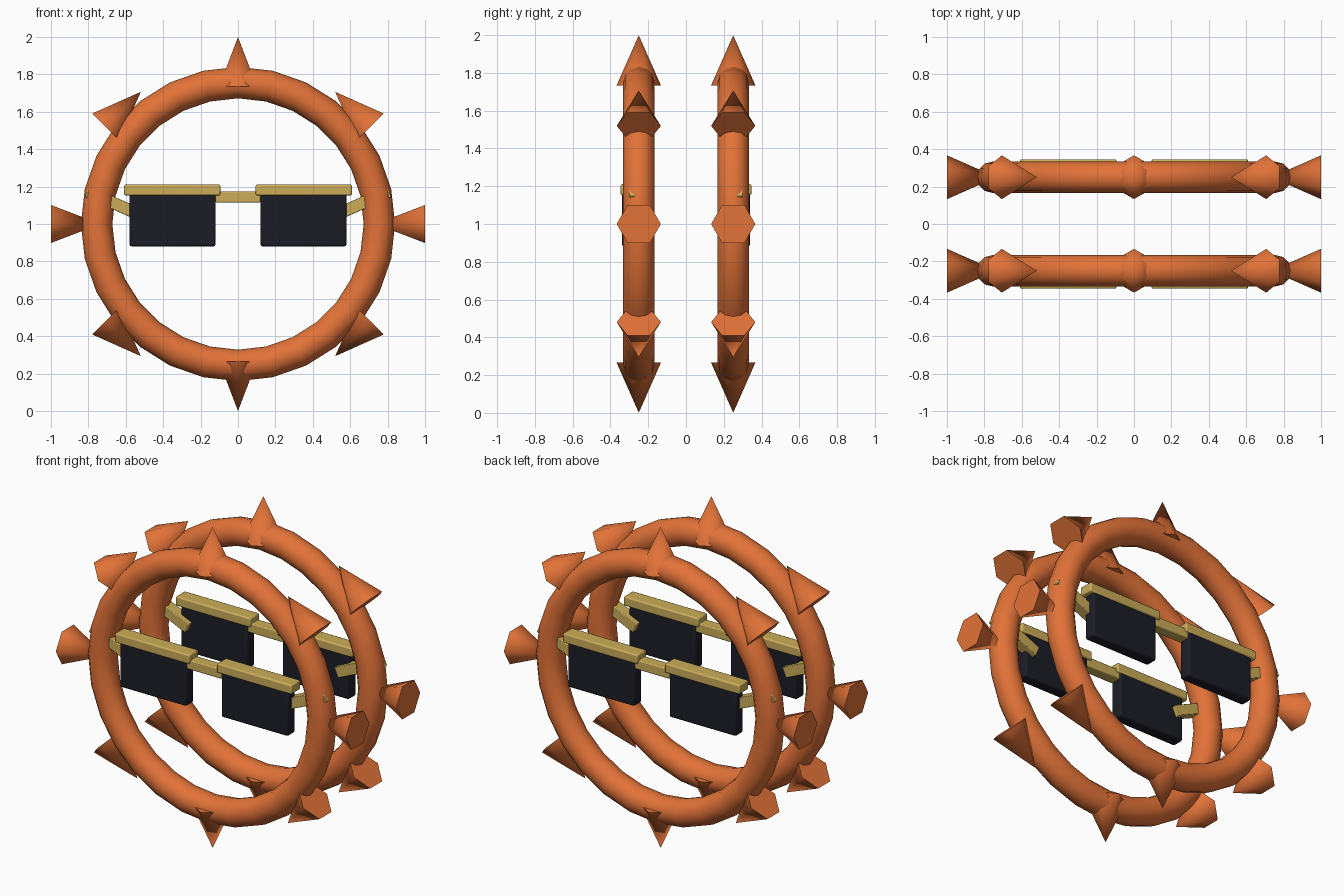
import bpy
from math import sin, cos, atan2, radians, pi

cube = bpy.data.objects.get("Cube")
if cube:
    bpy.data.objects.remove(cube, do_unlink=True)


def material(name, rgb):
    m = bpy.data.materials.new(name)
    m.use_nodes = True
    m.diffuse_color = (*rgb, 1)
    m.node_tree.nodes["Principled BSDF"].inputs["Base Color"].default_value = (*rgb, 1)
    return m


ORANGE = material("orange", (0.76, 0.17, 0.04))
GOLD = material("gold", (0.60, 0.42, 0.10))
BLACK = material("dark navy", (0.012, 0.012, 0.02))


def finish(name, mat, smooth_angle):
    ob = bpy.context.object
    ob.name = name
    ob.data.materials.append(mat)
    bpy.ops.object.shade_smooth_by_angle(angle=radians(smooth_angle))
    return ob


def box(name, mat, centre, size, tilt=0, bevel=0.0):
    bpy.ops.mesh.primitive_cube_add(size=1, location=centre)
    ob = bpy.context.object
    ob.scale = size
    bpy.ops.object.transform_apply(location=False, rotation=False, scale=True)
    ob.rotation_euler.y = tilt
    if bevel:
        mod = ob.modifiers.new("soft edges", "BEVEL")
        mod.width = bevel
        mod.segments = 2
    return finish(name, mat, 30)


MID = 1.0       # height of the ring centre
GAP = 0.25      # distance of each ring from the middle

for side, label in ((-1, "front"), (1, "back")):
    y = side * GAP

    # Ring
    bpy.ops.mesh.primitive_torus_add(
        major_segments=28, minor_segments=12, major_radius=0.756, minor_radius=0.084,
        location=(0, y, MID), rotation=(pi / 2, 0, 0))
    finish(label + "_ring", ORANGE, 50)

    # Spikes: upright at top and bottom, lying along the rim on the diagonals,
    # and pointing inward at the sides
    for i in range(8):
        a = i * pi / 4
        bpy.ops.mesh.primitive_cone_add(
            vertices=6, radius1=0.117, radius2=0, depth=0.265,
            location=(0.867 * cos(a), y, MID + 0.867 * sin(a)),
            rotation=(0, atan2(-cos(a), sin(a)), 0))
        finish(f"{label}_spike_{i + 1}", ORANGE, 65)

    # Spectacles held inside the ring
    box(label + "_bridge", GOLD, (0, side * 0.3, 1.145), (0.24, 0.07, 0.06), bevel=0.006)
    for s, hand in ((-1, "right"), (1, "left")):
        tag = f"{label}_{hand}_"
        box(tag + "lens", BLACK, (s * 0.35, side * 0.3, 1.025),
            (0.46, 0.078, 0.29), bevel=0.012)
        box(tag + "brow", GOLD, (s * 0.352, side * 0.3, 1.182),
            (0.515, 0.092, 0.058), bevel=0.008)
        box(tag + "temple_arm", GOLD, (s * 0.661, side * 0.265, 1.11),
            (0.32, 0.07, 0.065), tilt=-s * radians(24), bevel=0.004)
